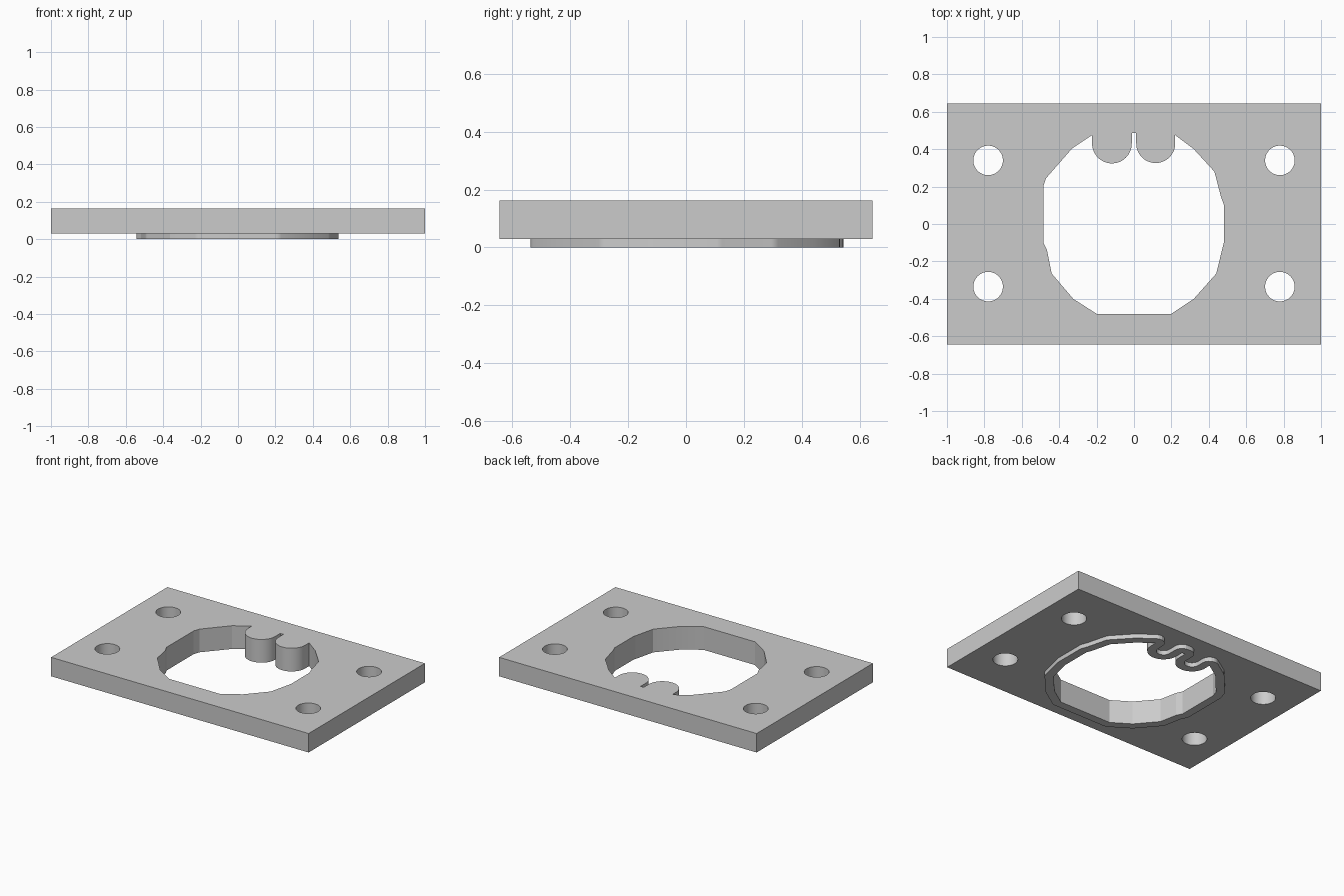
import bpy, bmesh
from math import pi, cos, sin, radians
from mathutils import Vector

cube = bpy.data.objects.get("Cube")
if cube:
    bpy.data.objects.remove(cube, do_unlink=True)

grey = bpy.data.materials.new("plain grey")
grey.use_nodes = True
colour = (0.6, 0.6, 0.6, 1)
grey.diffuse_color = colour
grey.node_tree.nodes["Principled BSDF"].inputs["Base Color"].default_value = colour


def arc(x, y, r, start, end, steps):
    """Points along an arc, both ends included."""
    angles = [start + (end - start) * i / steps for i in range(steps + 1)]
    return [Vector((x + r * cos(a), y + r * sin(a))) for a in angles]


def offset(loop, d):
    """Grow a counter-clockwise loop by d, with rounded outer corners."""
    grown = []
    for i, p in enumerate(loop):
        a = (p - loop[i - 1]).normalized()
        b = (loop[(i + 1) % len(loop)] - p).normalized()
        na, nb = Vector((a.y, -a.x)), Vector((b.y, -b.x))
        if a.cross(b) > 0.3:
            grown += [p + na.slerp(nb, t / 6) * d for t in range(7)]
        else:
            grown.append(p + (na + nb) * d / (1 + na.dot(nb)))
    return grown


def slab(name, loops, bottom, top):
    """Fill nested outlines and extrude them into a solid."""
    bm = bmesh.new()
    for loop in loops:
        verts = [bm.verts.new((p.x, p.y, bottom)) for p in loop]
        for i, v in enumerate(verts):
            bm.edges.new((verts[i - 1], v))
    bmesh.ops.triangle_fill(bm, use_beauty=True, edges=bm.edges[:])
    ext = bmesh.ops.extrude_face_region(bm, geom=bm.faces[:], use_keep_orig=True)
    moved = [g for g in ext["geom"] if isinstance(g, bmesh.types.BMVert)]
    bmesh.ops.translate(bm, vec=(0, 0, top - bottom), verts=moved)
    bmesh.ops.recalc_face_normals(bm, faces=bm.faces[:])
    mesh = bpy.data.meshes.new(name)
    bm.to_mesh(mesh)
    bm.free()
    mesh.materials.append(grey)
    obj = bpy.data.objects.new(name, mesh)
    bpy.context.collection.objects.link(obj)
    bpy.ops.object.select_all(action='DESELECT')
    obj.select_set(True)
    bpy.context.view_layer.objects.active = obj
    bpy.ops.object.shade_smooth_by_angle(angle=radians(15))


# Opening: two round lobes with a slot between them, then the faceted edge
opening = [Vector((0.22, 0.475))]
opening += arc(0.116, 0.43, 0.104, 0, -pi, 24)
opening += [Vector((0.012, 0.487)), Vector((-0.012, 0.487))]
opening += arc(-0.118, 0.43, 0.106, 0, -pi, 24)
opening += [Vector(p) for p in (
    (-0.224, 0.475), (-0.33, 0.405), (-0.47, 0.245), (-0.485, 0.2),
    (-0.485, -0.1), (-0.465, -0.14), (-0.44, -0.265), (-0.325, -0.4),
    (-0.2, -0.48), (0.2, -0.48), (0.32, -0.4), (0.44, -0.265),
    (0.475, -0.12), (0.48, -0.1), (0.48, 0.105), (0.465, 0.145),
    (0.43, 0.28), (0.32, 0.4))]

# Plate with the opening and four bolt holes
rectangle = [Vector(p) for p in ((-1, -0.645), (1, -0.645), (1, 0.645), (-1, 0.645))]
holes = [arc(x, y, 0.079, 0, 2 * pi, 48)[:-1] for x in (-0.78, 0.78) for y in (-0.335, 0.34)]
slab("mounting_plate", [rectangle, opening] + holes, 0.03, 0.163)

# Thin lip under the plate, following the opening
slab("opening_lip", [offset(opening, 0.057), opening], 0, 0.03)
